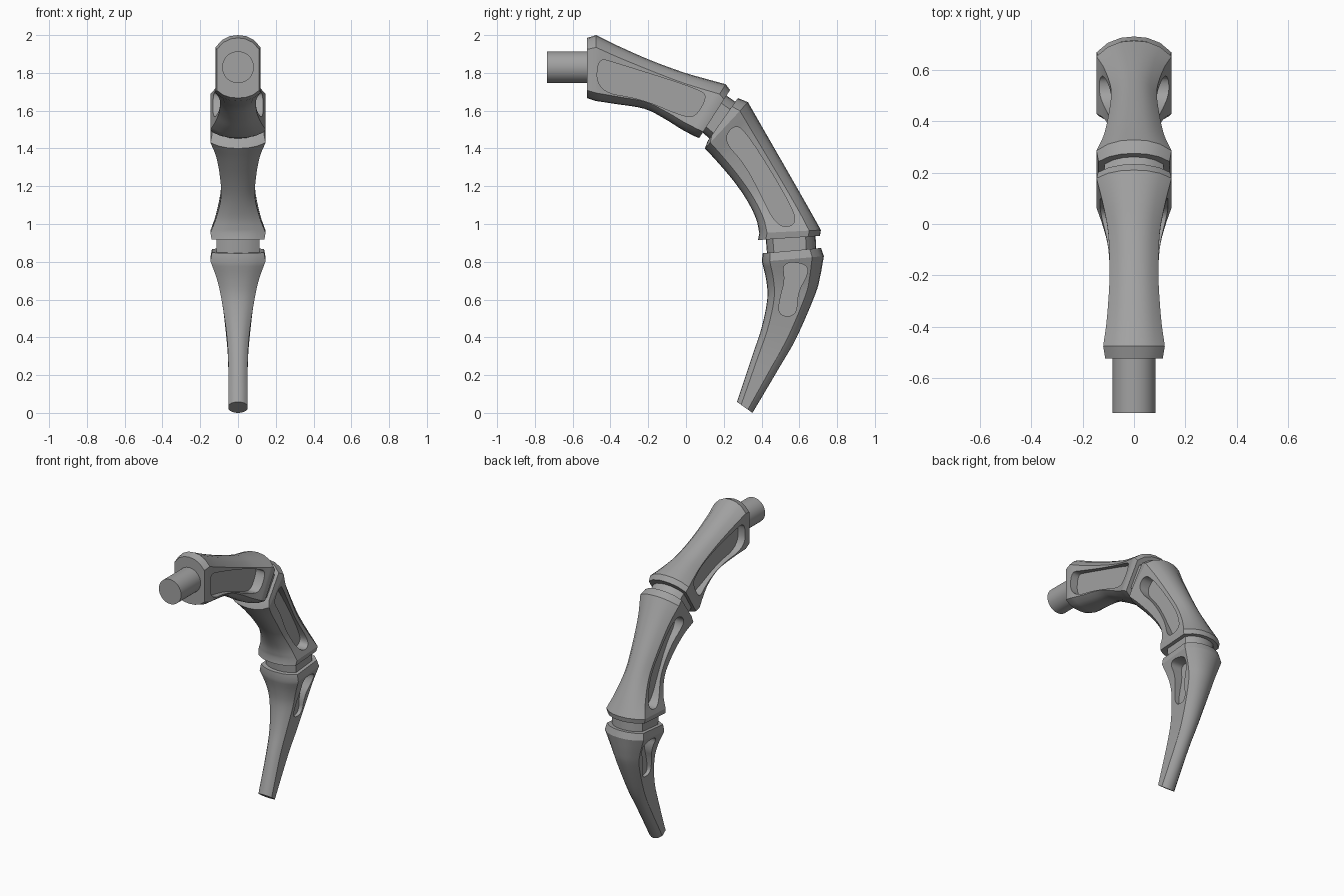
import bpy, bmesh, math
from mathutils import Vector

old = bpy.data.objects.get("Cube")
if old:
    bpy.data.objects.remove(old, do_unlink=True)

GREY = (0.36, 0.36, 0.36, 1)
mat = bpy.data.materials.new("matte grey")
mat.use_nodes = True
mat.diffuse_color = GREY
mat.node_tree.nodes["Principled BSDF"].inputs["Base Color"].default_value = GREY


def make_object(name, bm):
    bmesh.ops.recalc_face_normals(bm, faces=bm.faces)
    mesh = bpy.data.meshes.new(name)
    bm.to_mesh(mesh)
    bm.free()
    mesh.materials.append(mat)
    obj = bpy.data.objects.new(name, mesh)
    bpy.context.collection.objects.link(obj)
    return obj


def select(obj):
    bpy.ops.object.select_all(action='DESELECT')
    obj.select_set(True)
    bpy.context.view_layer.objects.active = obj


def shade(obj):
    select(obj)
    bpy.ops.object.shade_smooth_by_angle(angle=math.radians(28))


def spline(stations, steps=4):
    """Smooth a list of stations with a Catmull-Rom curve."""
    pts = [Vector(s) for s in stations]
    ext = [pts[0] * 2 - pts[1]] + pts + [pts[-1] * 2 - pts[-2]]
    out = []
    for a, b, c, d in zip(ext, ext[1:], ext[2:], ext[3:]):
        for i in range(steps):
            t = i / steps
            out.append((b * 2 + (c - a) * t + (a * 2 - b * 5 + c * 4 - d) * t ** 2
                        + (b * 3 - a - c * 3 + d) * t ** 3) / 2)
    return out + [pts[-1]]


def section(station):
    """Crowned cross-section between an outer and an inner point."""
    oy, oz, iy, iz, w = station
    outer, inner = Vector((0, oy, oz)), Vector((0, iy, iz))
    depth = (inner - outer).length
    down = (inner - outer) / depth
    drop_o, drop_i = 0.016 + 0.14 * depth, 0.02 + 0.065 * depth
    arc = [(0.35, 0.08), (0.7, 0.4), (1, 1)]
    right = [outer + down * drop_o * d + Vector((w * x, 0, 0)) for x, d in arc]
    right += [inner - down * drop_i * d + Vector((w * x, 0, 0)) for x, d in reversed(arc)]
    left = [Vector((-p.x, p.y, p.z)) for p in reversed(right)]
    return [outer] + right + [inner] + left


def loft(name, stations):
    bm = bmesh.new()
    rings = [[bm.verts.new(p) for p in section(s)] for s in stations]
    n = len(rings[0])
    for a, b in zip(rings, rings[1:]):
        for i in range(n):
            j = (i + 1) % n
            bm.faces.new((a[i], a[j], b[j], b[i]))
    bm.faces.new(rings[0])
    bm.faces.new(rings[-1])
    return make_object(name, bm)


def round_outline(points, passes=3):
    pts = [Vector(p) for p in points]
    for _ in range(passes):
        pts = [q for a, b in zip(pts, pts[1:] + pts[:1])
               for q in (a.lerp(b, 0.25), a.lerp(b, 0.75))]
    return pts


def cut_pockets(obj, outline, floor):
    """Sink a rounded pocket into both sides."""
    for side in (-1, 1):
        bm = bmesh.new()
        base = bm.faces.new([bm.verts.new((side * floor, p.x, p.y))
                             for p in round_outline(outline)])
        ext = bmesh.ops.extrude_face_region(bm, geom=[base], use_keep_orig=True)
        moved = [g for g in ext["geom"] if isinstance(g, bmesh.types.BMVert)]
        bmesh.ops.translate(bm, verts=moved, vec=(side * 0.2, 0, 0))
        cutter = make_object("pocket_cutter", bm)
        cutter.hide_render = True
        mod = obj.modifiers.new("pocket", 'BOOLEAN')
        mod.operation, mod.solver, mod.object = 'DIFFERENCE', 'EXACT', cutter
        select(obj)
        bpy.ops.object.modifier_apply(modifier=mod.name)
        bpy.data.objects.remove(cutter, do_unlink=True)


def segment(name, start, body, end, outline, floor):
    obj = loft(name, start + spline(body) + end)
    cut_pockets(obj, outline, floor)
    shade(obj)


# Stations: outer y, outer z, inner y, inner z, half width
segment("upper_segment",
        [(-.524, 1.985, -.524, 1.667, .112)],
        [(-.476, 2.0, -.476, 1.651, .12), (-.36, 1.943, -.37, 1.635, .105),
         (-.19, 1.868, -.22, 1.61, .095), (-.02, 1.805, -.11, 1.555, .1),
         (.1, 1.77, -.03, 1.505, .12), (.21, 1.74, .042, 1.466, .146)],
        [(.233, 1.709, .07, 1.455, .14)],
        [(-.47, 1.7), (-.47, 1.88), (-.38, 1.855), (.08, 1.71), (.11, 1.67),
         (.05, 1.565), (-.02, 1.572), (-.24, 1.665)], .065)

segment("middle_segment",
        [(.275, 1.667, .115, 1.44, .138)],
        [(.328, 1.645, .1, 1.4, .146), (.4, 1.519, .165, 1.33, .115),
         (.5, 1.345, .25, 1.23, .095), (.58, 1.205, .32, 1.13, .09),
         (.66, 1.065, .37, 1.03, .115), (.714, .968, .388, .952, .146)],
        [(.709, .937, .381, .915, .14)],
        [(.2, 1.44), (.245, 1.52), (.31, 1.505), (.57, 1.08), (.58, .99),
         (.48, .985), (.39, 1.17), (.31, 1.32)], .065)

segment("tip_segment",
        [(.715, .873, .405, .845, .138)],
        [(.73, .83, .402, .8, .146), (.71, .72, .425, .7, .11),
         (.683, .624, .43, .6, .088), (.587, .402, .4, .45, .063),
         (.5, .25, .35, .3, .052), (.352, 0, .27, .058, .05)],
        [],
        [(.51, .8), (.64, .79), (.645, .73), (.59, .64), (.585, .51),
         (.485, .515), (.5, .62), (.525, .7)], .05)

# Narrow joint blocks between the segments
shade(loft("upper_joint", [(.2, 1.69, .07, 1.5, .115), (.3, 1.62, .15, 1.43, .115)]))
shade(loft("lower_joint", [(.685, .96, .42, .95, .115), (.69, .85, .43, .83, .115)]))

# Round mounting peg
bm = bmesh.new()
bmesh.ops.create_cone(bm, cap_ends=True, segments=48, radius1=.084, radius2=.084, depth=.25)
peg = make_object("mounting_peg", bm)
peg.rotation_euler.x = math.pi / 2
peg.location = (0, -.61, 1.83)
shade(peg)
